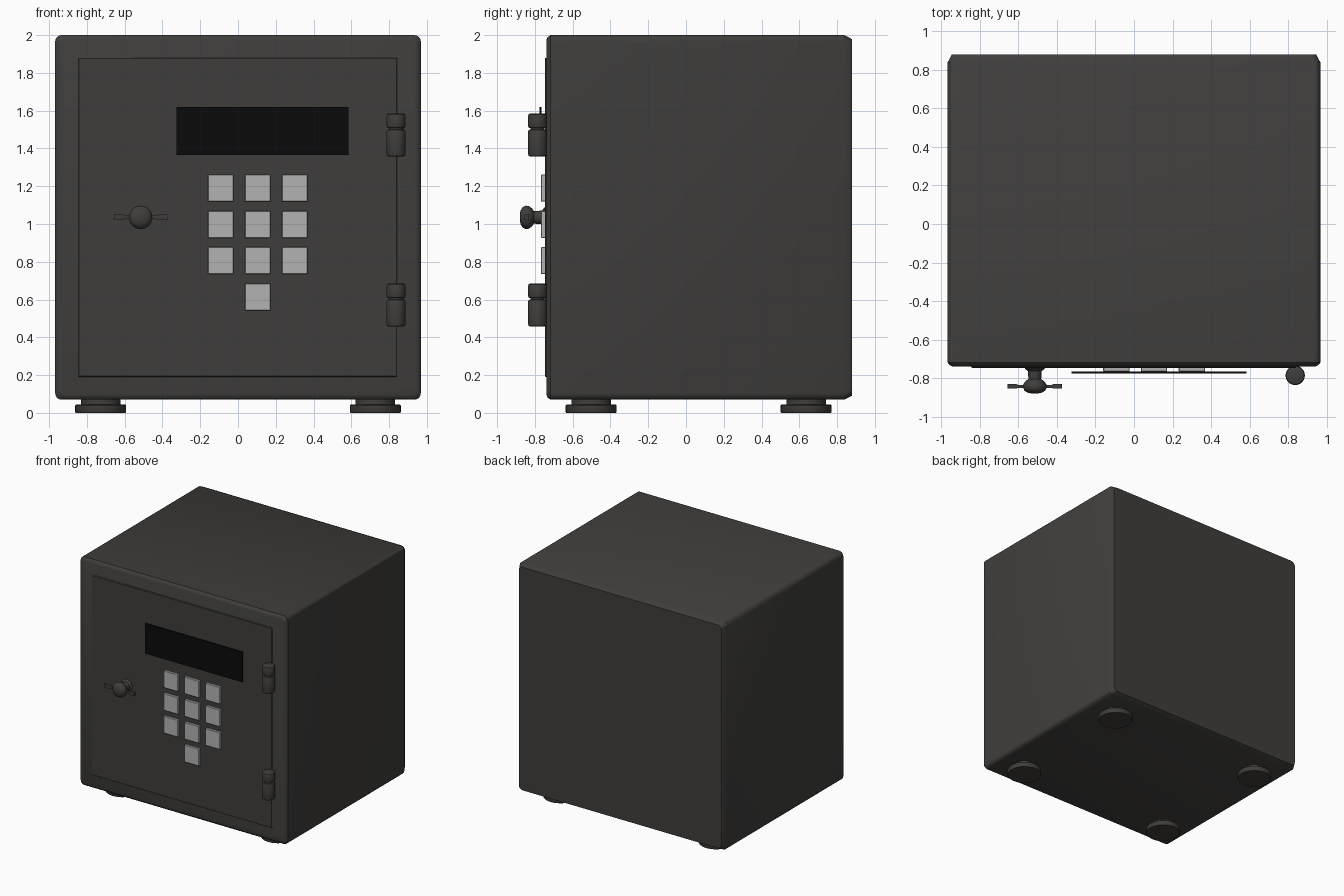
import bpy, bmesh, math
from mathutils import Matrix, Vector

if "Cube" in bpy.data.objects:
    bpy.data.objects.remove(bpy.data.objects["Cube"])


def material(name, rgb):
    m = bpy.data.materials.new(name)
    m.diffuse_color = (*rgb, 1)
    m.use_nodes = True
    m.node_tree.nodes["Principled BSDF"].inputs["Base Color"].default_value = m.diffuse_color
    return m


STEEL = material("dark_steel", (0.05, 0.048, 0.045))
KEY = material("key_grey", (0.45, 0.45, 0.45))
GLASS = material("black_glass", (0.003, 0.003, 0.003))


def finish(name, bm, mat, smooth=True):
    bmesh.ops.recalc_face_normals(bm, faces=bm.faces[:])
    me = bpy.data.meshes.new(name)
    bm.to_mesh(me)
    bm.free()
    ob = bpy.data.objects.new(name, me)
    bpy.context.collection.objects.link(ob)
    me.materials.append(mat)
    if smooth:
        bpy.ops.object.select_all(action='DESELECT')
        ob.select_set(True)
        bpy.context.view_layer.objects.active = ob
        bpy.ops.object.shade_smooth_by_angle(angle=math.radians(35))
    return ob


def loft(name, rings, mat):
    """Skin a list of equal-length point rings and cap both ends."""
    bm = bmesh.new()
    loops = [[bm.verts.new(p) for p in r] for r in rings]
    n = len(loops[0])
    for a, b in zip(loops, loops[1:]):
        for i in range(n):
            j = (i + 1) % n
            bm.faces.new((a[i], a[j], b[j], b[i]))
    bm.faces.new(loops[0])
    bm.faces.new(loops[-1])
    return finish(name, bm, mat)


def lathe(name, profile, origin, mat, axis='Z', sides=32):
    """Turn (radius, height) pairs round z, or round -y for axis 'Y'."""
    rot = Matrix.Rotation(math.pi / 2, 3, 'X') if axis == 'Y' else Matrix.Identity(3)
    rings = []
    for r, h in profile:
        rings.append([rot @ Vector((r * math.cos(t), r * math.sin(t), h)) + Vector(origin)
                      for t in (2 * math.pi * i / sides for i in range(sides))])
    return loft(name, rings, mat)


def box(name, lo, hi, mat, bevel=0.0):
    bm = bmesh.new()
    lo, hi = Vector(lo), Vector(hi)
    bmesh.ops.create_cube(bm, size=1, matrix=Matrix.Translation((lo + hi) / 2)
                          @ Matrix.Diagonal((*(hi - lo), 1)))
    if bevel:
        bmesh.ops.bevel(bm, geom=bm.edges[:], offset=bevel, segments=1, affect='EDGES')
    return finish(name, bm, mat, False)


def body_ring(y, inset, radius=0.035):
    """Rounded rectangle section of the safe at depth y."""
    hx, z0, z1 = 0.968 - inset, 0.07 + inset, 2.0 - inset
    pts = []
    for k, (cx, cz) in enumerate(((hx - radius, z1 - radius), (radius - hx, z1 - radius),
                                  (radius - hx, z0 + radius), (hx - radius, z0 + radius))):
        for s in range(6):
            t = math.pi / 2 * (k + s / 5)
            pts.append((cx + radius * math.cos(t), y, cz + radius * math.sin(t)))
    return pts


# Safe body, chamfered at front and back
loft("safe_body", [body_ring(-0.739, 0.025), body_ring(-0.732, 0.010), body_ring(-0.718, 0),
                   body_ring(0.838, 0), body_ring(0.88, 0.022)], STEEL)

# Door panel, slightly proud of the body
box("door", (-0.845, -0.747, 0.19), (0.842, -0.70, 1.88), STEEL, 0.004)

# Display window
box("display", (-0.325, -0.775, 1.365), (0.585, -0.766, 1.62), GLASS)

# Keypad: three rows of three plus a single key below
keys = [(c, r) for r in range(3) for c in range(3)] + [(1, 3)]
for i, (c, r) in enumerate(keys):
    x, z = -0.092 + 0.196 * c, 1.19 - 0.192 * r
    box(f"key_{i + 1}", (x - 0.068, -0.767, z - 0.072), (x + 0.068, -0.74, z + 0.072), KEY, 0.003)

# Handle knob
HX, HZ = -0.515, 1.035
lathe("handle_knob", [(0.052, 0.73), (0.052, 0.75), (0.036, 0.764), (0.033, 0.805),
                      (0.048, 0.815), (0.060, 0.832), (0.062, 0.848), (0.054, 0.865),
                      (0.036, 0.876), (0.015, 0.88)], (HX, 0, HZ), STEEL, 'Y')

# Handle bars, flaring towards the tips
for side, label in ((-1, "left"), (1, "right")):
    rings = []
    for d, h in ((0.03, 0.009), (0.085, 0.009), (0.095, 0.014), (0.142, 0.014)):
        rings.append([(HX + side * d, -0.843 + a * h * 0.8, HZ + b * h)
                      for a, b in ((-1, -1), (1, -1), (1, 1), (-1, 1))])
    loft(f"handle_bar_{label}", rings, STEEL)

# Hinges: two barrels on a thin pin
for z, label in ((0.457, "lower"), (1.357, "upper")):
    for a, b, part in ((0, 0.144, "bottom"), (0.15, 0.228, "top")):
        lathe(f"{label}_hinge_{part}",
              [(0.040, a), (0.047, a + 0.004), (0.050, a + 0.012),
               (0.050, b - 0.012), (0.047, b - 0.004), (0.040, b)], (0.837, -0.786, z), STEEL)
    lathe(f"{label}_hinge_pin", [(0.038, 0.1), (0.038, 0.2)], (0.837, -0.786, z), STEEL)

# Feet
for x in (-0.727, 0.727):
    for y in (-0.502, 0.636):
        lathe("foot", [(0.132, 0), (0.135, 0.005), (0.135, 0.04), (0.130, 0.045),
                       (0.105, 0.045), (0.105, 0.08)], (x, y, 0), STEEL)
